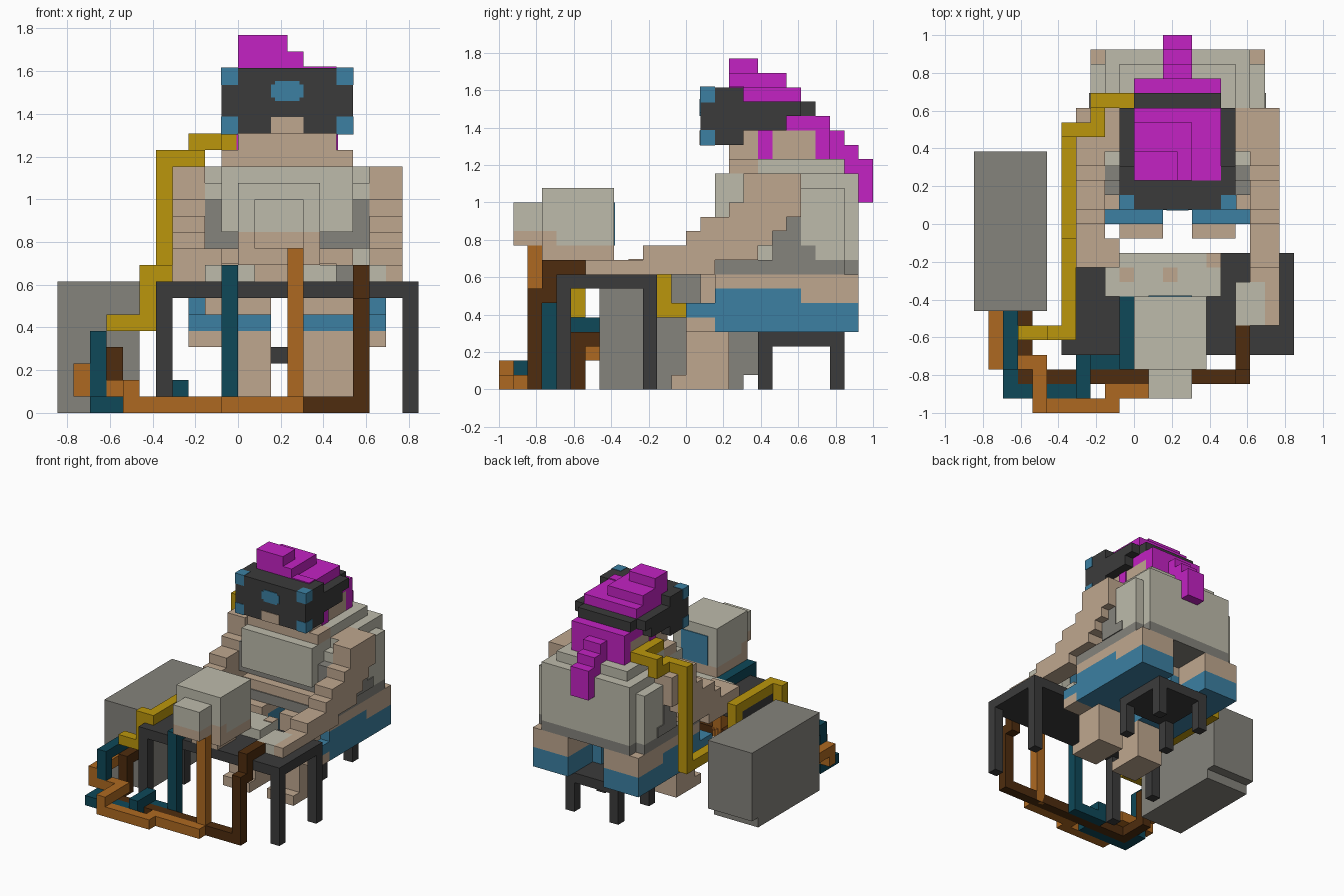
import bpy, bmesh
from mathutils import Matrix

cube = bpy.data.objects.get("Cube")
if cube:
    bpy.data.objects.remove(cube, do_unlink=True)

U = 1 / 13  # edge of one block


def material(name, hex_code):
    rgb = [int(hex_code[i:i + 2], 16) / 255 for i in (0, 2, 4)]
    lin = [c / 12.92 if c <= 0.04045 else ((c + 0.055) / 1.055) ** 2.4 for c in rgb]
    m = bpy.data.materials.new(name)
    m.use_nodes = True
    m.diffuse_color = (*lin, 1)
    m.node_tree.nodes["Principled BSDF"].inputs["Base Color"].default_value = (*lin, 1)
    return m


MAGENTA = material("magenta", "C322C3")
DARK = material("charcoal", "3B3B3B")
BLUE = material("blue", "3C80A2")
CREAM = material("cream", "BDBBAB")
TAN = material("tan", "BFA78F")
GRAY = material("gray", "85837C")
YELLOW = material("yellow", "BB960C")
TEAL = material("teal", "0E4858")
ORANGE = material("orange", "AE6921")
BROWN = material("brown", "4E2C0E")


def blocks(name, mat, boxes, mirror=False):
    """Boxes given as (x0, x1, y0, y1, z0, z1) in blocks; mirror is about x = 3."""
    if mirror:
        boxes = boxes + [(6 - b[1], 6 - b[0], *b[2:]) for b in boxes]
    bm = bmesh.new()
    for x0, x1, y0, y1, z0, z1 in boxes:
        mtx = Matrix.Translation(((x0 + x1) / 2 * U, (y0 + y1) / 2 * U, (z0 + z1) / 2 * U))
        mtx = mtx @ Matrix.Diagonal(((x1 - x0) * U, (y1 - y0) * U, (z1 - z0) * U, 1))
        bmesh.ops.create_cube(bm, size=1, matrix=mtx)
    me = bpy.data.meshes.new(name)
    bm.to_mesh(me)
    bm.free()
    me.materials.append(mat)
    ob = bpy.data.objects.new(name, me)
    bpy.context.collection.objects.link(ob)
    return ob


def table(name, x0, x1, y0, y1, top):
    """Slab one block thick on four corner legs."""
    legs = [(x, x + 1, y, y + 1, 0, top - 1) for x in (x0, x1 - 1) for y in (y0, y1 - 1)]
    blocks(name, DARK, [(x0, x1, y0, y1, top - 1, top)] + legs)


# Furniture
table("desk", -5, 11, -9, -2, 8)
table("stool", 0, 6, 5, 11, 4)

# Computer case, monitor and input devices
blocks("computer_case", GRAY, [(-11, -6, -6, 5, 1, 8), (-11, -6, -6, 4, 0, 1)])
blocks("monitor_shell", CREAM, [(0, 5, -9, -5, 10, 14), (0, 5, -10, -9, 11, 14),
                                (1, 4, -12, -10, 11, 13)])
blocks("monitor_base", TAN, [(0, 5, -10, -5, 9, 10), (0, 5, -10, -9, 10, 11),
                             (1, 4, -12, -10, 10, 11), (1, 4, -9, -6, 8, 9)])
blocks("monitor_screen", BLUE, [(1, 4, -5, -4.92, 10, 13)])
blocks("keyboard", CREAM, [(-2, 6, -5, -2, 8, 9)])
blocks("keyboard_keys", TAN, [(-1, 0, -4, -3, 9, 9.08), (2, 3, -4, -3, 9, 9.08),
                              (5, 6, -3, -2, 9, 9.08)])
blocks("mouse", CREAM, [(7, 9, -7, -4, 8, 9)])

# Legs and lap
blocks("shins", TAN, [(-1, 2, 0, 3, 1, 4), (-1, 2, -1, 3, 0, 1)], True)
blocks("knees", TAN, [(-3, 2, 0, 2, 4, 5)], True)
blocks("trousers", BLUE, [(-3, 2, 0, 2, 5, 6), (-3, 2, 2, 8, 4, 7),
                          (-3, 1, 8, 12, 4, 6)], True)
blocks("hips", TAN, [(-3, 2, 2, 8, 7, 8), (-2, 2, 1, 2, 6, 8), (-3, 1, 8, 12, 6, 8)], True)

# Torso
blocks("shirt", CREAM, [(-3, 9, 6, 11, 9, 14), (-2, 8, 5, 12, 9, 15), (-2, 8, 4, 6, 11, 14),
                        (-1, 7, 5, 11, 15, 16), (-1, 7, 2, 5, 11, 15)])
blocks("shirt_hem", GRAY, [(-3, 9, 2, 11, 8, 9), (-2, 8, 11, 12, 8, 9), (-2, 8, 3, 4, 10, 13)])
blocks("shirt_side_shade", GRAY, [(9, 9.1, 6, 8, 9, 12), (9, 9.1, 8, 9, 9, 10)], True)
blocks("belly", TAN, [(-1, 7, 2.1, 5, 9, 10)])

# Arms stepping down from the shoulders to the desk
blocks("arms", TAN, [(7, 10, 5, 8, 13, 15), (8, 10, 4, 8, 12, 15), (8, 10, 3, 7, 11, 13),
                     (8, 10, 1, 6, 10, 12), (8, 10, 0, 5, 9, 11), (8, 10, -3, 2, 8, 10)], True)
blocks("left_hand", TAN, [(8, 10, -4, -2, 8, 9), (9, 10, -7, -4, 8, 9)])
blocks("right_hand", TAN, [(-2, -1, -3, -1, 8, 10)])

# Head
blocks("neck", TAN, [(-1, 7, 3, 5, 15, 16)])
blocks("head", TAN, [(0, 6, 3, 9, 15, 18), (2, 4, 0.95, 3, 17, 18)])
blocks("hair_top", MAGENTA, [(0, 3, 3, 5, 22, 23), (0, 4, 3, 7, 21, 22), (0, 6, 4, 8, 20, 21),
                             (0, 6, 3, 4, 21, 21.1)])
blocks("hair_back", MAGENTA, [(0, 6, 7, 10, 18, 19), (0, 6, 9, 10, 16, 18)])
blocks("sideburns", MAGENTA, [(-0.1, 0.5, 5, 6, 16, 18)], True)
blocks("ponytail", MAGENTA, [(2, 4, 9, 11, 17, 18), (2, 4, 10, 12, 16, 17),
                             (2, 4, 11, 12, 15, 16), (2, 4, 12, 13, 13, 16)])

# Headset
blocks("headset", DARK, [(-1, 7, 1, 4, 18, 21), (-1, 2, 1, 4, 17, 18), (4, 7, 1, 4, 17, 18)])
blocks("headset_strap", DARK, [(-1, 7, 4, 7, 18, 20), (-1, 7, 7, 8, 19, 20), (0, 6, 8, 9, 19, 20)])
E = 0.04
blocks("headset_corners", BLUE, [(-1 - E, 0, 1 - E, 2, z - E, z + 1 + E) for z in (17, 20)], True)
blocks("headset_badge", BLUE, [(2.25, 3.75, 0.94, 1, 19, 20.2), (2, 4, 0.95, 1, 19.2, 20)])

# Cables
blocks("yellow_cable", YELLOW, [
    (-1, 0, 5, 9, 16, 17), (-3, 0, 8, 9, 16, 17), (-3, -2, 6, 9, 15, 16), (-5, -2, 6, 7, 15, 16),
    (-5, -4, 6, 7, 5, 15), (-5, -4, -2, 6, 5, 6), (-5, -4, -2, -1, 6, 9), (-5, -4, -8, -2, 8, 9),
    (-6, -5, -8, -7, 5, 9), (-8, -6, -8, -7, 5, 6)])
blocks("teal_cable", TEAL, [
    (-9, -8, -9, -6, 4, 5), (-9, -8, -10, -9, 0, 5), (-9, -8, -12, -10, 0, 1),
    (-8, -3, -12, -11, 0, 1), (-4, -3, -12, -9, 1, 2), (-4, -1, -10, -9, 0, 1),
    (-1, 0, -10, -9, 0, 9), (-1, 0, -9, -5, 8, 9)])
blocks("orange_cable", ORANGE, [
    (-10, -9, -10, -6, 2, 3), (-10, -6, -10, -9, 1, 2), (-7, -6, -13, -10, 1, 2),
    (-7, -1, -13, -12, 0, 1), (-2, 4, -12, -11, 0, 1), (3, 4, -11, -10, 0, 10)])
blocks("brown_cable", BROWN, [
    (-8, -7, -8, -6, 3, 4), (-8, -7, -8, -7, 0, 3), (-8, -7, -11, -8, 0, 1),
    (-7, 8, -11, -10, 0, 1), (7, 8, -11, -10, 1, 7), (7, 8, -10, -9, 6, 9), (7, 8, -9, -7, 8, 9)])
